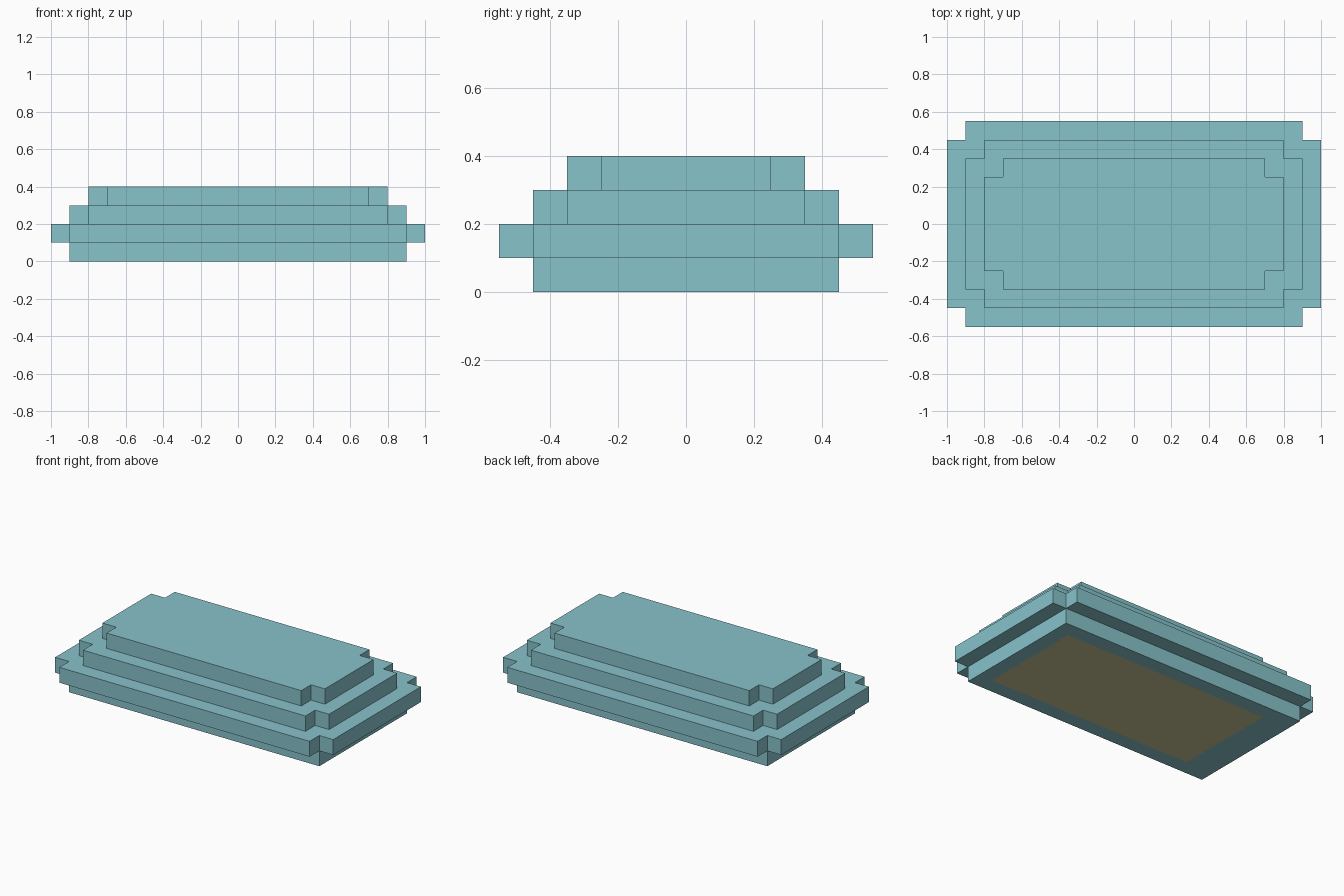
import bpy, bmesh, math

if "Cube" in bpy.data.objects:
    bpy.data.objects.remove(bpy.data.objects["Cube"])

STEP = 0.1          # size of one block
HEIGHT = 0.1        # thickness of each tier


def linear(r, g, b):
    f = lambda c: c / 12.92 if c <= 0.04045 else ((c + 0.055) / 1.055) ** 2.4
    return (f(r / 255), f(g / 255), f(b / 255), 1.0)


def material(name, rgb):
    m = bpy.data.materials.new(name)
    m.diffuse_color = linear(*rgb)
    m.use_nodes = True
    m.node_tree.nodes["Principled BSDF"].inputs["Base Color"].default_value = m.diffuse_color
    return m


teal = material("pale teal", (135, 195, 203))
sand = material("sand", (200, 195, 148))

# Tiers from the ground up: name, half width, half depth, corner notch
TIERS = [
    ("base_plinth", 0.9, 0.45, 0.0),
    ("wide_rim", 1.0, 0.55, 0.1),
    ("middle_step", 0.9, 0.45, 0.1),
    ("top_step", 0.8, 0.35, 0.1),
]


def inside(level, x, y):
    """Is the block centre x, y part of the tier at this level?"""
    if not 0 <= level < len(TIERS):
        return False
    _, hx, hy, n = TIERS[level]
    x, y = abs(x), abs(y)
    return x < hx and y < hy and not (x > hx - n and y > hy - n)


def add_tier(level):
    """Skin of one tier: only the block faces that are exposed."""
    bm = bmesh.new()
    z0, z1 = level * HEIGHT, (level + 1) * HEIGHT
    h = STEP / 2

    def face(*pts, mat=0):
        bm.faces.new([bm.verts.new(p) for p in pts]).material_index = mat

    for i in range(20):
        for j in range(11):
            x, y = -0.95 + i * STEP, -0.5 + j * STEP
            if not inside(level, x, y):
                continue
            a, b, c, d = x - h, x + h, y - h, y + h
            if not inside(level + 1, x, y):
                face((a, c, z1), (b, c, z1), (b, d, z1), (a, d, z1))
            if not inside(level - 1, x, y):
                # sand coloured panel on the underside
                panel = level == 0 and -0.7 < x < 0.8 and abs(y) < 0.35
                face((a, d, z0), (b, d, z0), (b, c, z0), (a, c, z0), mat=int(panel))
            if not inside(level, x - STEP, y):
                face((a, d, z0), (a, c, z0), (a, c, z1), (a, d, z1))
            if not inside(level, x + STEP, y):
                face((b, c, z0), (b, d, z0), (b, d, z1), (b, c, z1))
            if not inside(level, x, y - STEP):
                face((a, c, z0), (b, c, z0), (b, c, z1), (a, c, z1))
            if not inside(level, x, y + STEP):
                face((b, d, z0), (a, d, z0), (a, d, z1), (b, d, z1))

    # merge the blocks into large flat faces
    bmesh.ops.remove_doubles(bm, verts=bm.verts, dist=0.001)
    bmesh.ops.dissolve_limit(bm, angle_limit=math.radians(1), verts=bm.verts,
                             edges=bm.edges, delimit={'MATERIAL'})
    name = TIERS[level][0]
    mesh = bpy.data.meshes.new(name)
    mesh.materials.append(teal)
    if level == 0:
        mesh.materials.append(sand)
    bm.to_mesh(mesh)
    bm.free()
    bpy.context.collection.objects.link(bpy.data.objects.new(name, mesh))


for level in range(len(TIERS)):
    add_tier(level)
